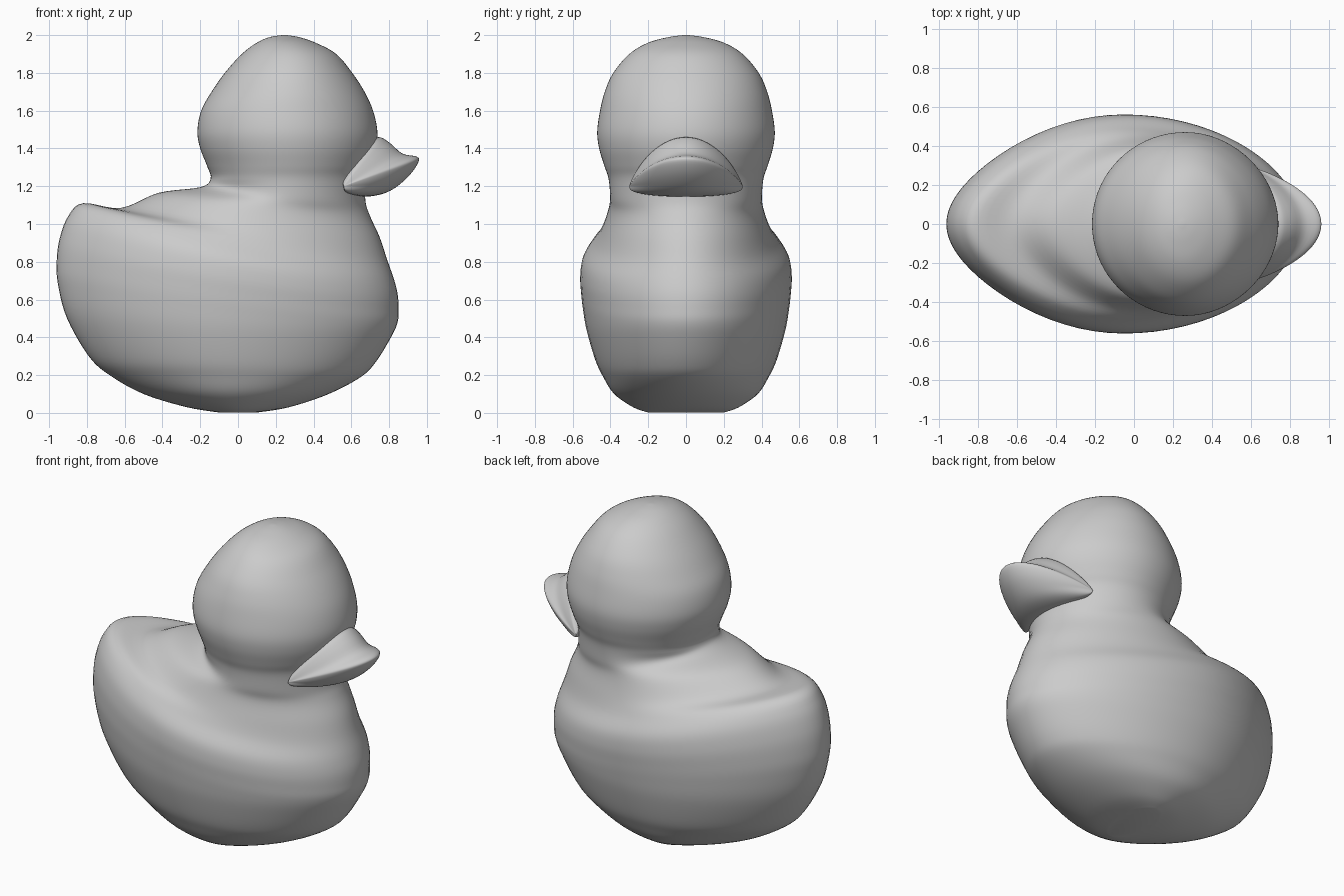
import bpy
import bmesh
from math import sin, cos, pi, radians
from mathutils import Vector

cube = bpy.data.objects.get("Cube")
if cube:
    bpy.data.objects.remove(cube)

grey = bpy.data.materials.new("plain_grey")
grey.use_nodes = True
shade = (0.6, 0.6, 0.6, 1)
grey.diffuse_color = shade
grey.node_tree.nodes["Principled BSDF"].inputs["Base Color"].default_value = shade


def smooth_rows(rows, steps, closed=False):
    """Catmull-Rom interpolation through rows of any length."""
    rows = [Vector(r) for r in rows]
    n = len(rows)

    def pick(i):
        return rows[i % n] if closed else rows[min(max(i, 0), n - 1)]

    out = []
    for i in range(n if closed else n - 1):
        a, b, c, d = (pick(i + k) for k in (-1, 0, 1, 2))
        for s in range(steps):
            t = s / steps
            out.append(0.5 * (2 * b + (c - a) * t + (2 * a - 5 * b + 4 * c - d) * t ** 2
                              + (3 * b - a - 3 * c + d) * t ** 3))
    if not closed:
        out.append(rows[-1])
    return out


def loft(name, rings):
    """Skin closed rings of points, cap both ends and shade smooth."""
    bm = bmesh.new()
    loops = [[bm.verts.new(p) for p in ring] for ring in rings]
    n = len(loops[0])
    for low, high in zip(loops, loops[1:]):
        for i in range(n):
            j = (i + 1) % n
            bm.faces.new((low[i], low[j], high[j], high[i]))
    bm.faces.new(loops[0][::-1])
    bm.faces.new(loops[-1])
    bmesh.ops.recalc_face_normals(bm, faces=bm.faces)
    mesh = bpy.data.meshes.new(name)
    bm.to_mesh(mesh)
    bm.free()
    mesh.materials.append(grey)
    obj = bpy.data.objects.new(name, mesh)
    bpy.context.collection.objects.link(obj)
    bpy.ops.object.select_all(action='DESELECT')
    obj.select_set(True)
    bpy.context.view_layer.objects.active = obj
    bpy.ops.object.shade_smooth_by_angle(angle=radians(60))
    return obj


# Body rings, tilted up at the tail: tail x, tail z, chest x, chest z, half width
body_rings = [
    (-.10, .002, .10, .002, .20),
    (-.27, .03, .27, .03, .28),
    (-.50, .10, .48, .10, .38),
    (-.68, .20, .65, .19, .44),
    (-.79, .30, .73, .27, .48),
    (-.905, .50, .81, .40, .525),
    (-.953, .68, .845, .48, .545),
    (-.96, .80, .85, .55, .555),
    (-.945, .92, .845, .63, .56),
    (-.90, 1.04, .825, .71, .545),
    (-.82, 1.11, .79, .81, .49),
    (-.62, 1.085, .75, .93, .445),
    (-.42, 1.165, .70, 1.04, .41),
    (-.20, 1.195, .675, 1.12, .402),
]
# Neck and head rings, level: height, back x, front x, half width
head_rings = [
    (1.24, -.145, .675, .41),
    (1.31, -.165, .70, .433),
    (1.40, -.20, .73, .46),
    (1.49, -.215, .738, .47),
    (1.60, -.195, .715, .455),
    (1.70, -.14, .67, .43),
    (1.80, -.07, .605, .385),
    (1.90, .02, .52, .30),
    (1.96, .10, .41, .20),
    (1.99, .17, .32, .09),
    (2.0, .235, .255, .01),
]
TAIL_POINT = .22  # how much the plan narrows towards the tail
rows = [r + (TAIL_POINT,) for r in body_rings]
rows += [(b, z, f, z, w, 0) for z, b, f, w in head_rings]

rings = []
for bx, bz, fx, fz, width, pinch in smooth_rows(rows, 5):
    ring = []
    for i in range(72):
        a = 2 * pi * i / 72
        c = cos(a)
        narrow = 1 - (pinch if c < 0 else .05) * c * c
        lift = max(0, (1 - c) / 2) ** 1.6
        ring.append((bx + (fx - bx) * (1 + c) / 2,
                     width * sin(a) * narrow,
                     max(0, fz + (bz - fz) * lift)))
    rings.append(ring)
loft("body_and_head", rings)

# Bill: side profile shrinking towards its two corners
corner_x, corner_z, half_span = .56, 1.2, .30
bill_profile = [
    (.55, 1.30), (.66, 1.42), (.74, 1.46), (.80, 1.432), (.87, 1.373),
    (.945, 1.357), (.956, 1.33), (.91, 1.26), (.83, 1.19), (.75, 1.155),
    (.65, 1.145), (.565, 1.17),
]
profile = smooth_rows(bill_profile, 4, closed=True)
rings = []
for i in range(41):
    a = (i / 40 - .5) * .99 * pi
    size = cos(a) ** 1.6
    under = cos(a) ** .7
    rings.append([(corner_x + (x - corner_x) * size,
                   half_span * sin(a),
                   corner_z + (z - corner_z) * (size if z > corner_z else under))
                  for x, z in profile])
loft("bill", rings)
